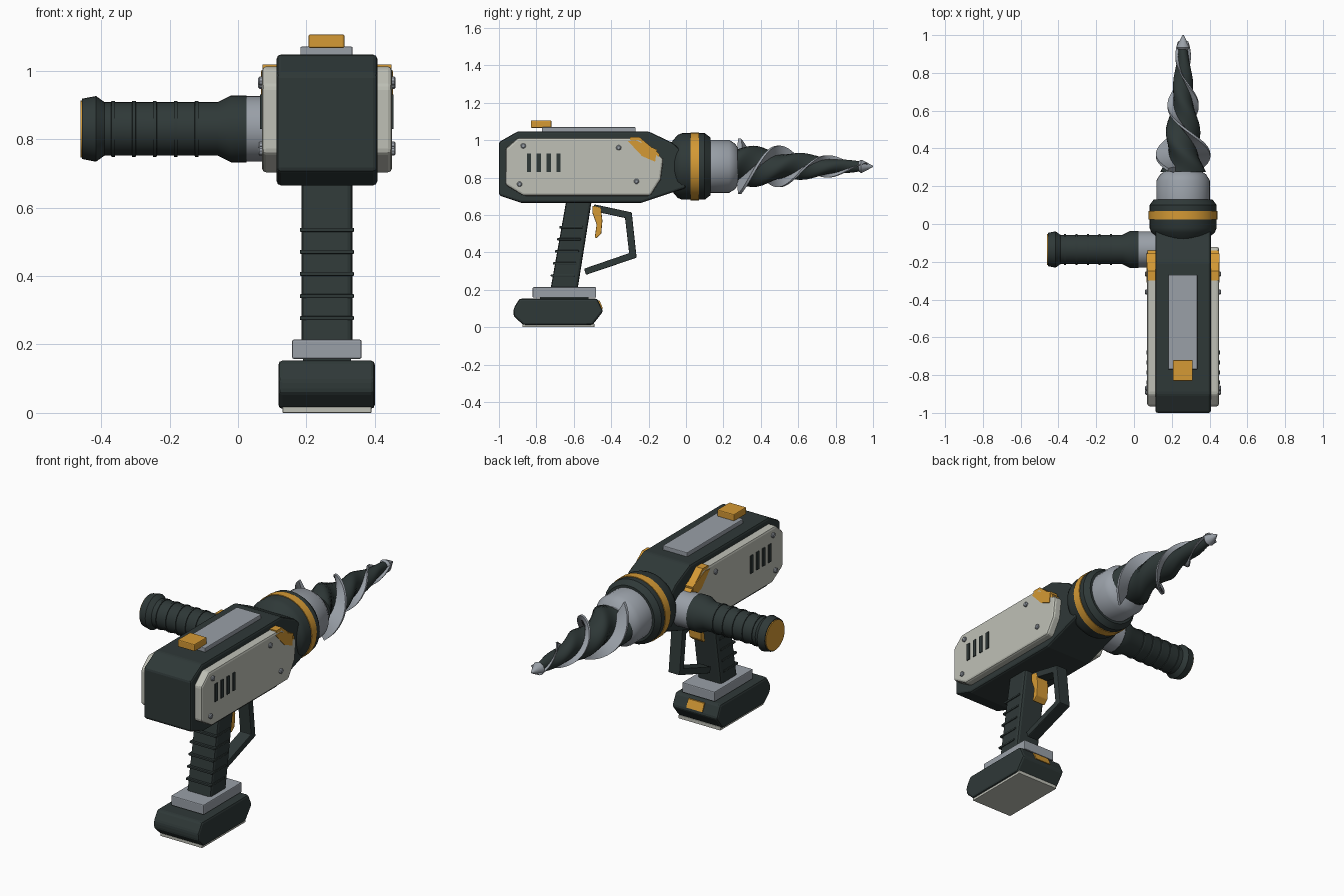
import bpy, bmesh, math
from mathutils import Vector

if "Cube" in bpy.data.objects:
    bpy.data.objects.remove(bpy.data.objects["Cube"])

CX = 0.26          # centre line of the tool body
AXIS_Z = 0.86      # height of the drill axis


def material(name, rgb):
    m = bpy.data.materials.new(name)
    m.diffuse_color = (*rgb, 1)
    m.use_nodes = True
    m.node_tree.nodes["Principled BSDF"].inputs["Base Color"].default_value = m.diffuse_color
    return m


DARK = material("charcoal", (0.028, 0.040, 0.039))
CREAM = material("warm_white", (0.52, 0.53, 0.47))
GREY = material("steel_grey", (0.32, 0.35, 0.39))
AMBER = material("amber", (0.66, 0.32, 0.035))


def finish(name, bm, mat, bevel=0, smooth=False):
    bmesh.ops.recalc_face_normals(bm, faces=bm.faces)
    me = bpy.data.meshes.new(name)
    bm.to_mesh(me)
    bm.free()
    me.materials.append(mat)
    ob = bpy.data.objects.new(name, me)
    bpy.context.collection.objects.link(ob)
    if bevel:
        b = ob.modifiers.new("bevel", 'BEVEL')
        b.width, b.segments, b.limit_method = bevel, 2, 'ANGLE'
        b.angle_limit = math.radians(25)
    if smooth:
        bpy.ops.object.select_all(action='DESELECT')
        ob.select_set(True)
        bpy.context.view_layer.objects.active = ob
        bpy.ops.object.shade_smooth_by_angle(angle=math.radians(32))
    return ob


def bridge(bm, rings):
    """Skin a list of closed vertex rings and cap both ends."""
    n = len(rings[0])
    for a, b in zip(rings, rings[1:]):
        for i in range(n):
            j = (i + 1) % n
            bm.faces.new((a[i], a[j], b[j], b[i]))
    bm.faces.new(rings[0])
    bm.faces.new(rings[-1])


def prism(name, pts, x0, x1, mat, bevel=0):
    """Side outline (y, z) extruded across x."""
    bm = bmesh.new()
    bridge(bm, [[bm.verts.new((x, y, z)) for y, z in pts] for x in (x0, x1)])
    return finish(name, bm, mat, bevel)


def box(name, x0, x1, y0, y1, z0, z1, mat, bevel=0):
    return prism(name, [(y0, z0), (y1, z0), (y1, z1), (y0, z1)], x0, x1, mat, bevel)


def lathe(name, prof, axis, centre, mat, n=32):
    """Profile (distance, radius) turned round the x or y axis."""
    bm = bmesh.new()
    rings = []
    for t, r in prof:
        ring = []
        for i in range(n):
            a = math.tau * i / n
            u, v = r * math.cos(a), r * math.sin(a)
            p = (t, u, v) if axis == 'X' else (u, t, v)
            ring.append(bm.verts.new(Vector(p) + Vector(centre)))
        rings.append(ring)
    bridge(bm, rings)
    return finish(name, bm, mat, smooth=True)


# Motor housing
prism("housing", [(-1, .705), (-.88, .665), (-.24, .665), (0, .745), (0, .92),
                  (-.07, .985), (-.2, 1.047), (-.9, 1.047), (-1, .99)],
      .113, .407, DARK, .012)

# Side panels with accent, vents and screws, on both sides
PANEL = [(-.965, .76), (-.87, .703), (-.19, .703), (-.135, .79), (-.12, .9),
         (-.25, 1.012), (-.9, 1.012), (-.965, .955)]
ACCENT = [(-.31, .995), (-.27, 1.0), (-.155, .95), (-.165, .885), (-.235, .915)]
SCREWS = [(-.87, .97), (-.89, .765), (-.36, .96), (-.265, .78)]
for side, s in (("right", 1), ("left", -1)):
    def X(d):
        return CX + s * d
    prism(f"{side}_panel", PANEL, X(.13), X(.19), CREAM, .012)
    prism(f"{side}_accent", ACCENT, X(.14), X(.193), AMBER)
    prism(f"{side}_accent_edge", [(-.3, .985), (-.15, .9), (-.14, .925), (-.25, 1.018), (-.3, 1.018)],
          X(.14), X(.189), AMBER)
    for k in range(4):
        y = -.84 + k * .053
        box(f"{side}_vent_{k}", X(.188), X(.195), y - .011, y + .011, .83, .93, DARK)
    for k, (y, z) in enumerate(SCREWS):
        lathe(f"{side}_screw_{k}", [(X(.18), .014), (X(.197), .014), (X(.201), .009)],
              'X', (0, y, z), GREY, 10)

# Top rail and switch
box("top_rail", .182, .335, -.77, -.27, 1.03, 1.07, GREY, .004)
box("top_switch", .206, .311, -.83, -.72, 1.066, 1.106, AMBER, .005)

# Nose collar, ring and chuck
NOSE = (CX, 0, AXIS_Z)
lathe("nose_collar", [(-.09, .115), (-.045, .168), (-.02, .178), (.1, .178), (.13, .155)],
      'Y', NOSE, DARK)
lathe("nose_ring", [(.025, .15), (.025, .182), (.07, .182), (.07, .15)], 'Y', NOSE, AMBER)
lathe("chuck", [(.12, .142), (.23, .142), (.262, .122), (.278, .098), (.278, .05)],
      'Y', NOSE, GREY)

# Drill bit: twisted oval core, two helical flutes, pointed tip
Y0, Y1, PITCH = .275, .95, .53


def twist(y):
    return math.radians(-70) + math.tau * (y - Y0) / PITCH


bm = bmesh.new()
rings = []
for k in range(41):
    f = k / 40
    y = Y0 + (Y1 - Y0) * f
    a, b = .125 * (1 - f) + .024 * f, .088 * (1 - f) + .022 * f
    t = twist(y) + math.pi / 2
    ring = []
    for i in range(24):
        q = math.tau * i / 24
        u, v = a * math.cos(q), b * math.sin(q)
        ring.append(bm.verts.new((CX + u * math.cos(t) - v * math.sin(t), y,
                                  AXIS_Z + u * math.sin(t) + v * math.cos(t))))
    rings.append(ring)
bridge(bm, rings)
finish("bit_core", bm, DARK, smooth=True)

for n in range(2):
    bm = bmesh.new()
    rings = []
    for k in range(65):
        f = k / 64
        y = Y0 + .012 + (Y1 - Y0) * f
        t = twist(y) + n * math.pi
        r0 = .07 * (1 - f) + .008 * f
        r1 = .168 - .2 * f + .066 * f * f
        h0, h1 = .018 - .008 * f, .008 - .003 * f
        rings.append([bm.verts.new((CX + r * math.cos(t), y + h, AXIS_Z + r * math.sin(t)))
                      for r, h in ((r0, -h0), (r1, -h1), (r1, h1), (r0, h0))])
    bridge(bm, rings)
    finish(f"bit_flute_{n}", bm, GREY, smooth=True)
lathe("bit_tip", [(.915, .02), (.935, .036), (.95, .03), (1.0, .003)], 'Y', NOSE, GREY, 16)

# Side grip
GRIP = (0, -.135, .83)
lathe("side_grip", [(-.456, .088), (-.415, .096), (-.39, .078), (-.06, .078),
                    (-.02, .098), (.025, .098)], 'X', GRIP, DARK)
for k in range(5):
    x = -.365 + k * .061
    lathe(f"side_grip_ridge_{k}", [(x - .007, .07), (x - .005, .082), (x + .005, .082), (x + .007, .07)],
          'X', GRIP, DARK)
lathe("side_grip_cap", [(-.461, .083), (-.45, .083)], 'X', GRIP, AMBER)
lathe("side_grip_mount", [(.02, .096), (.12, .096)], 'X', GRIP, GREY)

# Pistol handle with finger ridges
prism("handle", [(-.725, .2), (-.58, .2), (-.502, .69), (-.638, .69)], .186, .334, DARK, .014)
for k in range(5):
    z = .277 + k * .0645
    y = -.725 + (z - .2) * .178
    prism(f"handle_ridge_{k}", [(y - .012, z - .006), (y + .115, z - .006),
                                (y + .115, z + .006), (y - .012, z + .006)],
          .181, .339, DARK, .003)

# Trigger and guard
prism("trigger", [(-.5, .65), (-.455, .64), (-.447, .57), (-.453, .5), (-.48, .475),
                  (-.488, .48), (-.478, .55), (-.5, .61)], .222, .298, AMBER, .004)
prism("trigger_guard", [(-.49, .657), (-.29, .614), (-.264, .372), (-.535, .28), (-.545, .313),
                        (-.304, .396), (-.326, .584), (-.5, .622)], .225, .295, DARK, .004)

# Battery and foot
box("battery_mount", .158, .361, -.82, -.48, .158, .214, GREY, .005)
box("battery_neck", .19, .33, -.78, -.52, .14, .17, DARK)
prism("battery", [(-.87, .012), (-.5, .012), (-.443, .085), (-.475, .153),
                  (-.89, .153), (-.922, .1), (-.922, .06)], .118, .4, DARK, .012)
box("battery_base", .13, .39, -.875, -.49, 0, .02, CREAM, .003)
prism("battery_clip", [(-.456, .1), (-.444, .1), (-.462, .143), (-.476, .143)], .21, .31, AMBER)
